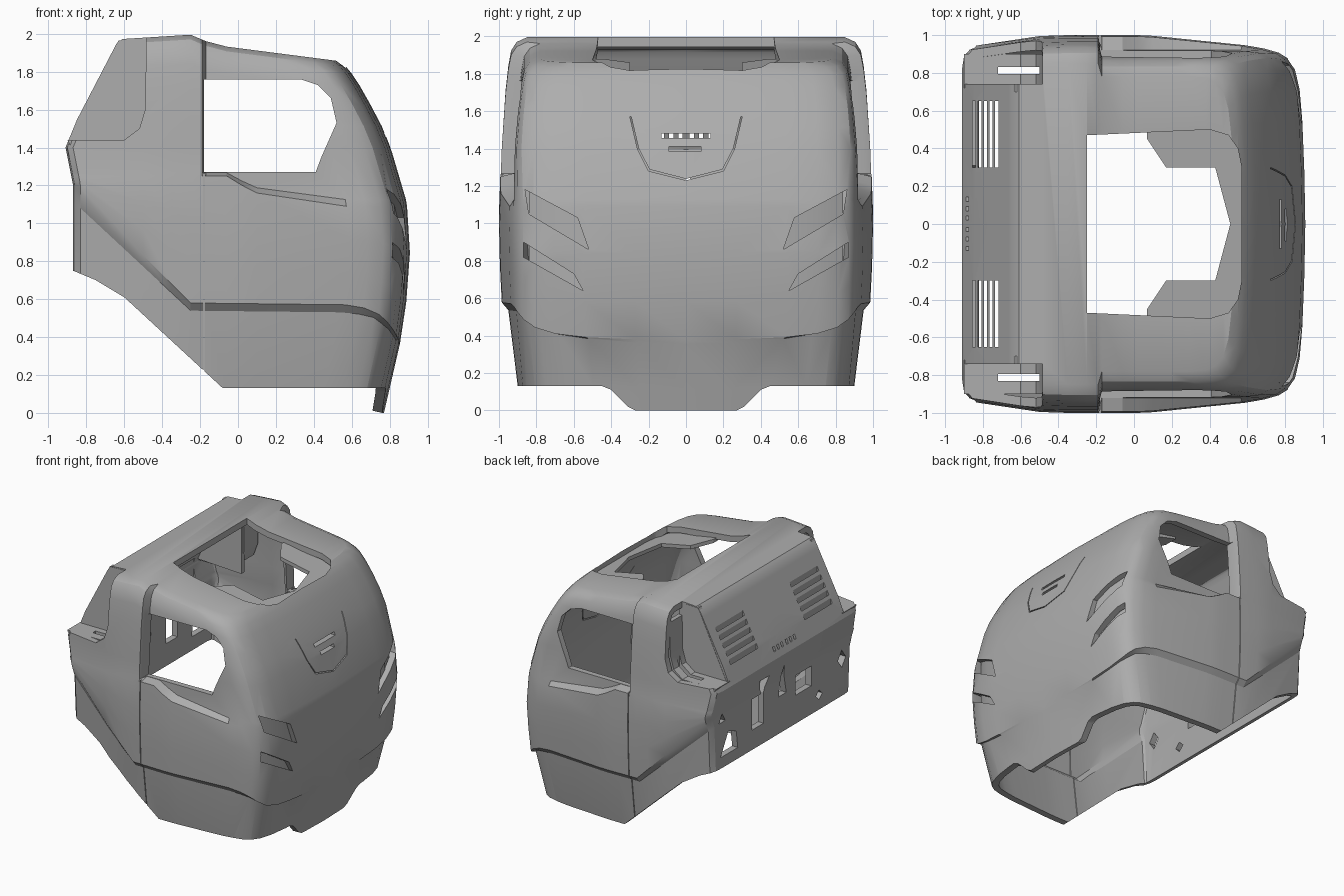
import bpy, bmesh

cube = bpy.data.objects.get("Cube")
if cube:
    bpy.data.objects.remove(cube, do_unlink=True)

grey = bpy.data.materials.new("grey_plastic")
grey.use_nodes = True
GREY = (0.42, 0.42, 0.42, 1)
grey.diffuse_color = GREY
grey.node_tree.nodes["Principled BSDF"].inputs["Base Color"].default_value = GREY


def interp(t, pts):
    """Piecewise linear value through (position, value) pairs."""
    if t <= pts[0][0]:
        return pts[0][1]
    for (a, u), (b, v) in zip(pts, pts[1:]):
        if t <= b:
            return u + (v - u) * (t - a) / (b - a)
    return pts[-1][1]


def add_object(name, bm):
    mesh = bpy.data.meshes.new(name)
    bm.to_mesh(mesh)
    bm.free()
    mesh.materials.append(grey)
    ob = bpy.data.objects.new(name, mesh)
    bpy.context.scene.collection.objects.link(ob)
    return ob


def prism(name, pts, axis, lo, hi):
    """Extrude a flat outline along one axis."""
    place = {"x": lambda p, d: (d, p[0], p[1]),
             "y": lambda p, d: (p[0], d, p[1]),
             "z": lambda p, d: (p[0], p[1], d)}[axis]
    bm = bmesh.new()
    ends = [[bm.verts.new(place(p, d)) for p in pts] for d in (lo, hi)]
    n = len(pts)
    bm.faces.new(ends[0])
    bm.faces.new(ends[1][::-1])
    for i in range(n):
        j = (i + 1) % n
        bm.faces.new((ends[0][i], ends[1][i], ends[1][j], ends[0][j]))
    bmesh.ops.recalc_face_normals(bm, faces=bm.faces)
    return add_object(name, bm)


def rect(a0, a1, b0, b1):
    return [(a0, b0), (a1, b0), (a1, b1), (a0, b1)]


def flip(pts):
    return [(-a, b) for a, b in pts]


def bake(ob, cutters):
    """Cut an object, keep the result and remove the cutters."""
    for c in cutters:
        c.hide_render = True
        m = ob.modifiers.new("cut", "BOOLEAN")
        m.operation, m.object, m.solver = "DIFFERENCE", c, "EXACT"
    deps = bpy.context.evaluated_depsgraph_get()
    mesh = bpy.data.meshes.new_from_object(ob.evaluated_get(deps))
    ob.modifiers.clear()
    ob.data = mesh
    for c in cutters:
        bpy.data.objects.remove(c, do_unlink=True)


# Shape curves of the cab
REAR = [(1.2, -.87), (1.4, -.91), (1.45, -.9), (1.95, -.64), (1.98, -.6)]
NOSE = [(0, .77), (.13, .8), (.5, .88), (.8, .907), (1.0, .907), (1.25, .865), (1.5, .765),
        (1.7, .66), (1.82, .58), (1.86, .53), (2, .46)]
ROOF_DROP = [(-.65, .01), (-.25, -.015), (-.12, .04), (.5, .12), (.9, .15)]
CREASE = [(-.87, 1.2), (-.25, .58), (.6, .57), (.72, .54), (.8, .47), (.87, .35)]
SILL = [(-.05, 1.25), (.05, 1.18), (.2, 1.12), (.5, 1.09)]
PLAN = [(-.9, .93), (-.7, .975), (-.45, 1), (.05, 1), (.45, .97), (.8, .91)]
ROWS = [(0, .87), (.13, .9), (.53, .95), (.57, .985), (.75, .995), (.95, 1),
        (1.14, .993), (1.17, .99), (1.4, .985), (1.55, .975), (1.7, .965),
        (1.83, .95), (1.91, .935), (1.955, .905), (1.98, .85)]
REAR_COLS = [(0, 0), (0, .45), (0, .9), (.01, .97), (.04, 1)]
SIDE_COLS = [-.5, -.35, -.25, -.19, -.17, -.06, .02, .1]
NOSE_COLS = [(-.32, 1), (-.22, 1), (-.14, .99), (-.095, .965), (-.055, .9),
             (-.03, .78), (-.016, .6), (-.005, .3), (0, 0)]


def height(x, z):
    z = interp(z, [(0, 0), (.57, interp(x, CREASE)), (1.14, interp(x, SILL)),
                   (1.4, 1.4), (2, 2)])
    return z - interp(x, ROOF_DROP) * interp(z, [(1.4, 0), (1.95, 1)])


def half_ring(z, w):
    for kind, cols in (("r", REAR_COLS), ("s", [(x, 1) for x in SIDE_COLS]), ("n", NOSE_COLS)):
        for dx, b in cols:
            if kind == "n" and z < .55:   # skirt sits in under the crease
                dx -= .025 * b * b
            zz = z
            for _ in range(3):
                x = dx + {"r": interp(zz, REAR), "s": 0, "n": interp(zz, NOSE)}[kind]
                zz = height(x, z)
            y = w * interp(x, PLAN)
            if x > -.18 and z > 1.15:     # cabin steps in above the door
                y = min(y, w - .07)
            yield (x, y * b, zz)


# Cab shell
bm = bmesh.new()
rings = []
for z, w in ROWS:
    half = list(half_ring(z, w))
    pts = half + [(x, -y, zz) for x, y, zz in half[-2:0:-1]]
    rings.append([bm.verts.new(p) for p in pts])
n = len(rings[0])
for lo, hi in zip(rings, rings[1:]):
    for j in range(n):
        k = (j + 1) % n
        bm.faces.new((lo[j], hi[j], hi[k], lo[k]))
top = rings[-1]
for j in range(n // 2):
    quad = [top[j], top[-j], top[-j - 1], top[j + 1]]
    bm.faces.new(list(dict.fromkeys(quad)))
shell = add_object("cab_shell", bm)
solid = shell.modifiers.new("thickness", "SOLIDIFY")
solid.thickness, solid.offset = .05, -1

# Lower edge, side windows, roof opening and nose slots
cuts = [
    prism("c", [(-1.2, -.2), (-1.2, .75), (-.87, .75), (-.75, .7), (-.6, .61),
                (-.08, .13), (.7, .13), (.7, -.2)], "y", -1.3, 1.3),
    prism("c", [(-.18, 1.27), (.41, 1.27), (.44, 1.35), (.52, 1.53), (.49, 1.66),
                (.42, 1.73), (.33, 1.76), (-.18, 1.76)], "y", -1.3, 1.3),
    prism("c", [(-.25, -.47), (.4, -.5), (.5, -.47), (.55, -.4), (.57, -.3),
                (.57, .3), (.55, .4), (.5, .47), (.4, .5), (-.25, .47)], "z", 1.5, 2.3),
    prism("c", rect(-.13, .13, 1.455, 1.48), "x", .6, 1),
    prism("c", rect(-.09, .08, 1.385, 1.41), "x", .6, 1),
]
CHIN = [(.27, -.2), (.27, .0), (.31, .02), (.4, .11), (.45, .13), (1.2, .13), (1.2, -.2)]
UPPER_SLOT = [(.86, 1.18), (.58, 1.03), (.52, .86), (.84, 1.05)]
LOWER_SLOT = [(.87, .9), (.6, .73), (.55, .64), (.87, .82)]
BADGE_EDGE = [(.3, 1.57), (.26, 1.4), (.2, 1.28), (.0, 1.23),
              (.0, 1.238), (.195, 1.288), (.253, 1.4), (.293, 1.57)]
NOTCH = [(-1.2, 1.44), (-.6, 1.44), (-.52, 1.5), (-.49, 1.6), (-.48, 2.2), (-1.2, 2.2)]
for side in (-1, 1):
    def yz(pts):
        return pts if side > 0 else flip(pts)

    def span(a, b):
        return sorted((a * side, b * side))

    cuts += [prism("c", yz(p), "x", .55, 1.2)
             for p in (CHIN, UPPER_SLOT, LOWER_SLOT, BADGE_EDGE)]
    cuts.append(prism("c", NOTCH, "y", *span(.74, 1.3)))
    cuts.append(prism("c", rect(-.183, -.177, .1, 1.26), "y", *span(.85, 1.2)))
    # Rear grille slots
    for i in range(5):
        x = -.855 + i * .03
        cuts.append(prism("c", rect(x, x + .017, *span(.3, .65)), "z", 1.25, 2.1))

# Rear wall openings
REAR_HOLES = [
    rect(.25, .4, .91, 1.16), rect(-.36, -.16, .98, 1.14),
    [(.8, .84), (.58, .84), (.6, .98), (.7, 1.02)],
    [(-.04, 1.05), (.06, 1.05), (.01, 1.3)],
    [(.2, 1.28), (.32, 1.28), (.27, 1.12)],
    [(-.7, 1.05), (-.75, 1.12), (-.8, 1.05), (-.75, .98)],
    [(-.42, .87), (-.46, .91), (-.5, .87), (-.46, .83)],
    [(.74, 1.12), (.82, 1.12), (.78, 1.19)],
]
REAR_HOLES += [rect(y, y + .022, 1.45, 1.485) for y in (-.14, -.09, -.04, .02, .07, .12)]
cuts += [prism("c", p, "x", -1.1, -.7) for p in REAR_HOLES]
bake(shell, cuts)
parts = [shell]

# Rear corner recesses (inner wall, curved ledge) and backs of the nose slots
LEDGE = [(-.9, 1.44), (-.6, 1.44), (-.52, 1.5), (-.49, 1.6), (-.485, 1.87),
         (-.45, 1.87), (-.45, 1.58), (-.49, 1.47), (-.58, 1.4), (-.88, 1.4)]
SLOT_BACK = [(.85, .5), (.825, .7), (.76, .84), (.74, .83), (.8, .69), (.825, .5)]
for side, tag in ((1, "back"), (-1, "front")):
    parts.append(prism(tag + "_recess_wall",
                       [(-.89, 1.42), (-.63, 1.965), (-.46, 1.97), (-.46, 1.4)],
                       "y", *sorted((.7 * side, .742 * side))))
    ledge = prism(tag + "_recess_ledge", LEDGE, "y", *sorted((.72 * side, .9 * side)))
    slot = prism("c", rect(-.72, -.5, *sorted((.795 * side, .83 * side))), "z", 1.2, 1.57)
    bake(ledge, [slot])
    parts.append(ledge)
    parts.append(prism(tag + "_slot_backing", [(x, y * side) for x, y in SLOT_BACK],
                       "z", .63, 1.2))

# Flange inside the roof opening, sloping with the roof
inner = [(.07, .56), (.07, .45), (.17, .3), (.43, .3), (.51, 0)]
outer = [(.5, -.52), (.57, -.4), (.57, .4), (.5, .52)]
flange = prism("roof_flange", inner + [(x, -y) for x, y in inner[-2::-1]] + outer,
               "z", 1.85, 1.88)
for v in flange.data.vertices:
    v.co.z -= .2 * (v.co.x - .07)
parts.append(flange)

# Smooth panels with sharp edges
for ob in bpy.context.selected_objects:
    ob.select_set(False)
for ob in parts:
    ob.select_set(True)
bpy.context.view_layer.objects.active = shell
bpy.ops.object.shade_smooth_by_angle(angle=.45)
